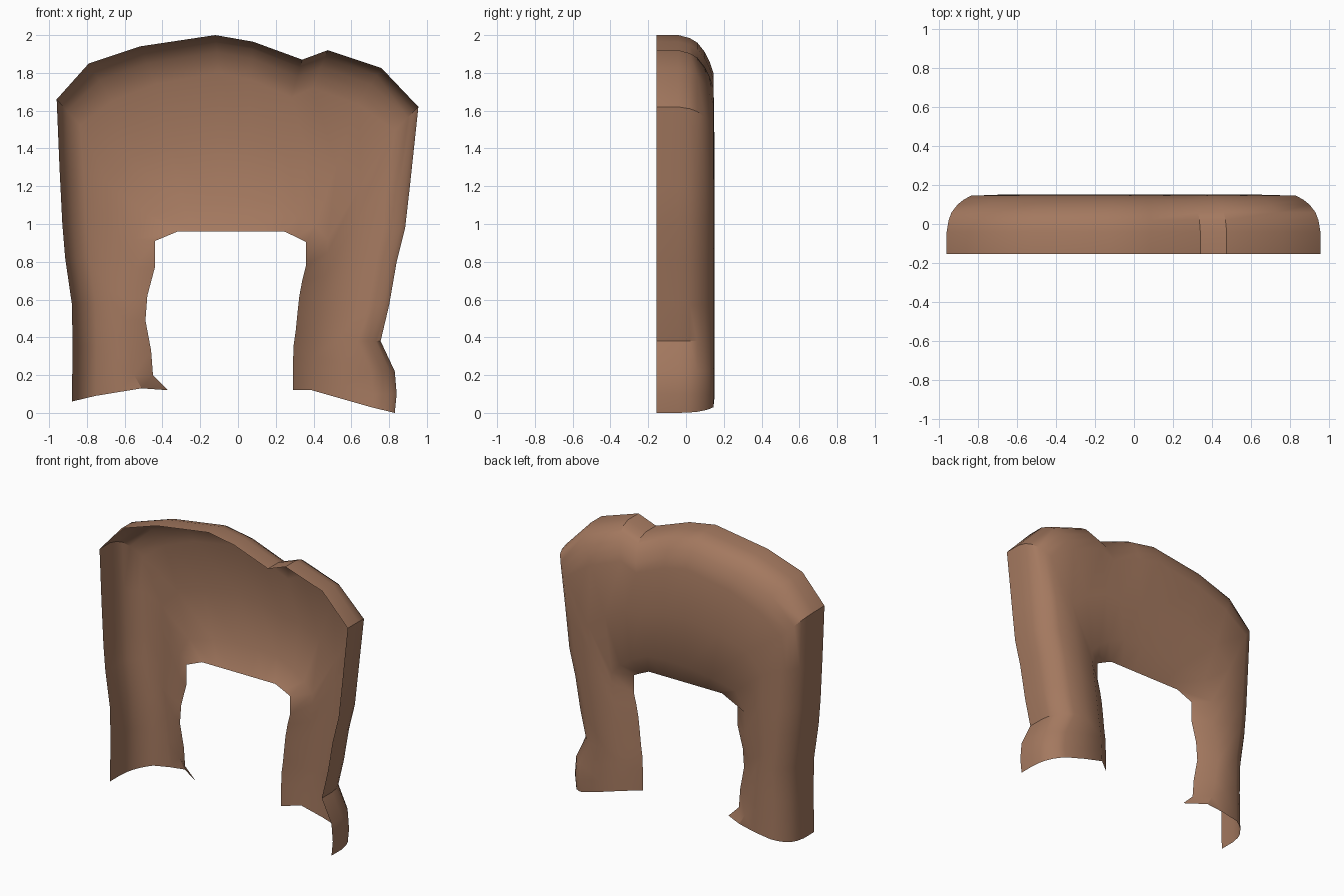
import bpy, bmesh

if "Cube" in bpy.data.objects:
    bpy.data.objects.remove(bpy.data.objects["Cube"])

# One flat rock colour
rock = bpy.data.materials.new("brown_rock")
rock.diffuse_color = (0.37, 0.19, 0.115, 1)
rock.use_nodes = True
rock.node_tree.nodes["Principled BSDF"].inputs["Base Color"].default_value = rock.diffuse_color

# Outlines as (x, z), from the left foot over the top to the right foot
outer = [(-.88, .06), (-.875, .35), (-.88, .58), (-.915, .82), (-.93, 1.0), (-.945, 1.3), (-.96, 1.66),
         (-.79, 1.85), (-.52, 1.94), (-.12, 2.0), (.08, 1.965), (.34, 1.87), (.475, 1.92), (.76, 1.825),
         (.955, 1.62), (.91, 1.2), (.885, .98), (.84, .8), (.8, .57), (.755, .38), (.83, .22), (.84, .1), (.83, 0)]
crease = [(-.51, .13), (-.55, .2), (-.575, .33), (-.60, .49), (-.59, .6), (-.55, .77), (-.55, .92),
          (-.48, 1.05), (-.29, 1.09), (-.1, 1.115), (.05, 1.12), (.2, 1.11), (.33, 1.05), (.41, .99),
          (.475, .92), (.475, .85), (.455, .72), (.44, .6), (.425, .48), (.41, .38), (.40, .3), (.395, .2), (.39, .12)]
opening = [(-.37, .12), (-.45, .2), (-.46, .33), (-.49, .49), (-.48, .62), (-.44, .77), (-.44, .91),
           (-.32, .96), (-.2, .96), (-.08, .96), (.05, .96), (.15, .96), (.245, .96), (.31, .93),
           (.36, .905), (.36, .78), (.34, .7), (.325, .62), (.315, .53), (.305, .43), (.295, .36), (.29, .24), (.29, .12)]


def clamp(v, lo, hi):
    return max(lo, min(hi, v))


def inset(p):
    """Where an outer point ends up on the flat back wall."""
    x, z = p
    dx = -.125 * clamp(x / .75, -1, 1)
    dz = -.2 * clamp((z - 1.25) / .6, 0, 1)
    if z < .08:
        dz += .03  # the feet are cut along a slope
    return x + dx, z + dz


def mix(a, b, t):
    return [(p[0] + (q[0] - p[0]) * t, p[1] + (q[1] - p[1]) * t) for p, q in zip(a, b)]


# Rings: open front rim, rounded shoulder, back wall, splayed opening
back = [inset(p) for p in outer]
shoulder = [(-.155, 0), (-.04, 0), (.02, .08), (.06, .2), (.10, .45), (.125, .7), (.145, 1)]
rings = [(y, mix(outer, back, t)) for y, t in shoulder]
rings += [(.15, mix(back, crease, .5)), (.14, crease), (.06, opening)]

# Loft the arch shell
bm = bmesh.new()
loops = [[bm.verts.new((x, y, z)) for x, z in pts] for y, pts in rings]
for a, b in zip(loops, loops[1:]):
    for i in range(len(a) - 1):
        bm.faces.new((a[i], a[i + 1], b[i + 1], b[i]))
bm.normal_update()
if sum(f.normal.y * f.calc_area() for f in bm.faces) < 0:
    bmesh.ops.reverse_faces(bm, faces=bm.faces[:])

mesh = bpy.data.meshes.new("rock_arch")
bm.to_mesh(mesh)
bm.free()
mesh.materials.append(rock)
arch = bpy.data.objects.new("rock_arch", mesh)
bpy.context.collection.objects.link(arch)
bpy.context.view_layer.objects.active = arch
arch.select_set(True)
bpy.ops.object.shade_smooth_by_angle(angle=0.6)
